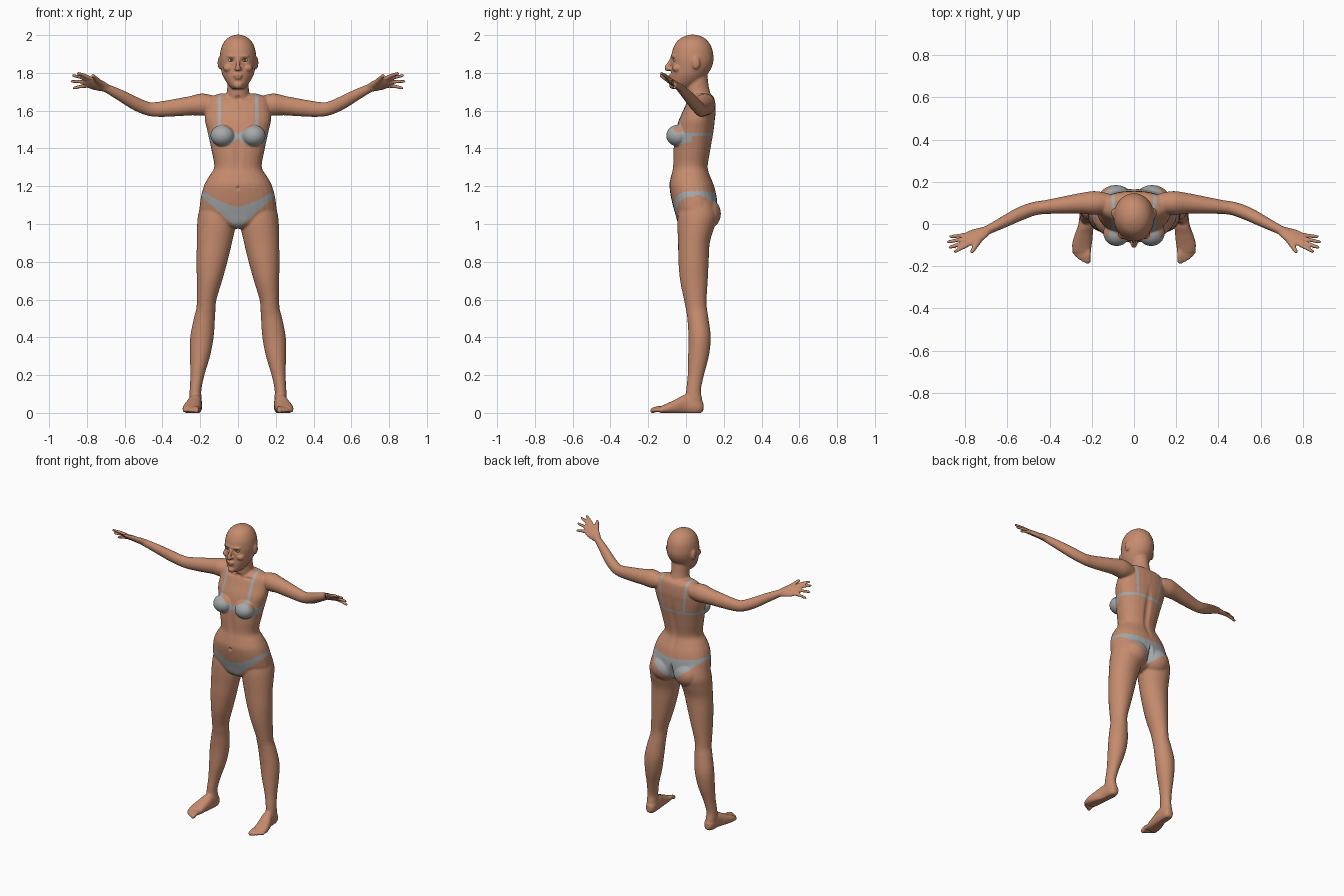
import bpy, bmesh, math
from mathutils import Vector, Matrix

def material(name, rgb):
    m = bpy.data.materials.new(name)
    m.diffuse_color = (*rgb, 1)
    return m

SKIN = material("skin", (0.56, 0.26, 0.155))
CLOTH = material("grey cloth", (0.38, 0.40, 0.41))
LIP = material("lips", (0.46, 0.19, 0.12))
WHITE = material("eye white", (0.62, 0.58, 0.54))
IRIS = material("iris", (0.10, 0.07, 0.05))

def catmull(rows, steps=4):
    """Smoothly interpolate rows of numbers."""
    out = []
    for i in range(len(rows) - 1):
        a, b, c, d = (rows[max(0, min(len(rows) - 1, i + k))] for k in (-1, 0, 1, 2))
        for s in range(steps):
            t = s / steps
            out.append([0.5 * (2 * q + (r - p) * t + (2 * p - 5 * q + 4 * r - w) * t * t
                               + (3 * q - p - 3 * r + w) * t ** 3)
                        for p, q, r, w in zip(a, b, c, d)])
    return out + [list(rows[-1])]

def tube(bm, rows, ref, axis=None, power=2.0, n=28):
    """Loft rows of (x, y, z, radius along ref, radius across)."""
    rows = catmull(rows)
    rings = []
    for i, (x, y, z, ra, rb) in enumerate(rows):
        t = Vector(axis) if axis else (Vector(rows[min(i + 1, len(rows) - 1)][:3])
                                       - Vector(rows[max(i - 1, 0)][:3])).normalized()
        u = Vector(ref)
        u = (u - t * u.dot(t)).normalized()
        v = t.cross(u)
        ring = []
        for k in range(n):
            c, s = math.cos(2 * math.pi * k / n), math.sin(2 * math.pi * k / n)
            c = math.copysign(abs(c) ** (2 / power), c)
            s = math.copysign(abs(s) ** (2 / power), s)
            ring.append(bm.verts.new(Vector((x, y, z)) + u * ra * c + v * rb * s))
        rings.append(ring)
    for a, b in zip(rings, rings[1:]):
        for k in range(n):
            bm.faces.new((a[k], a[(k + 1) % n], b[(k + 1) % n], b[k]))
    bm.faces.new(rings[0])
    bm.faces.new(rings[-1])

def stack(bm, rows, power=2.0):
    """Loft horizontal rows of (z, half width, front y, back y)."""
    tube(bm, [(0, (f + b) / 2, z, w, (b - f) / 2) for z, w, f, b in rows],
         (1, 0, 0), (0, 0, 1), power)

def ball(bm, c, r):
    bmesh.ops.create_uvsphere(bm, u_segments=24, v_segments=16, radius=1,
                              matrix=Matrix.LocRotScale(Vector(c), None, Vector(r)))

def digit(bm, base, tip, r0, r1, ref, lift=(0, 0, 0)):
    base, tip = Vector(base), Vector(tip)
    mid = (base + tip) / 2 + Vector(lift)
    tube(bm, [(*base, r0, r0), (*mid, (r0 + r1) / 2, (r0 + r1) / 2), (*tip, r1, r1)], ref, n=14)
    ball(bm, tip, (r1, r1, r1))

bm = bmesh.new()

# leg
tube(bm, [(.100, .055, 1.15, .085, .085), (.112, .060, 1.05, .099, .103),
          (.116, .052, .98, .101, .097), (.125, .042, .90, .093, .084),
          (.138, .040, .80, .082, .080), (.151, .042, .70, .067, .073),
          (.166, .049, .60, .052, .060), (.170, .055, .55, .051, .056),
          (.178, .063, .50, .056, .056), (.191, .072, .40, .062, .059),
          (.201, .066, .30, .053, .055), (.215, .052, .20, .037, .043),
          (.225, .040, .12, .031, .039), (.225, .042, .07, .033, .044),
          (.223, .047, .02, .030, .042)], (1, 0, 0), (0, 0, 1))
# foot and toes
tube(bm, [(.222, .092, .032, .018, .022), (.223, .065, .036, .033, .042),
          (.227, .00, .045, .036, .052), (.238, -.05, .034, .043, .040),
          (.247, -.10, .023, .047, .027), (.248, -.135, .017, .040, .018)],
     (1, 0, 0), (0, 1, 0), 2.3)
for bx, x, y, r in ((.218, .220, -.175, .015), (.236, .240, -.170, .011),
                    (.252, .257, -.160, .0105), (.266, .272, -.147, .010), (.277, .284, -.132, .010)):
    digit(bm, (bx, y + .06, .020), (x, y, .013), r, r, (1, 0, 0), (0, 0, .006))

# arm
tube(bm, [(.12, .10, 1.63, .045, .045), (.185, .10, 1.632, .056, .059),
          (.25, .098, 1.626, .049, .051), (.33, .090, 1.616, .041, .046),
          (.42, .080, 1.607, .033, .040), (.475, .072, 1.610, .032, .036),
          (.54, .048, 1.636, .032, .035), (.62, .008, 1.68, .027, .030),
          (.70, -.032, 1.721, .021, .022), (.73, -.047, 1.733, .02, .018)], (0, 1, 0))
# palm, fingers and thumb
across = Vector((0, -.75, .66))
tube(bm, [(.69, -.027, 1.717, .022, .019), (.725, -.045, 1.73, .036, .017),
          (.76, -.06, 1.742, .043, .015), (.798, -.077, 1.755, .039, .011)], across)
knuckles = Vector((.785, -.073, 1.752))
for off, tip in ((.031, (.846, -.130, 1.797)), (.011, (.872, -.110, 1.786)),
                 (-.010, (.879, -.085, 1.755)), (-.030, (.868, -.060, 1.720))):
    digit(bm, knuckles + across * off, tip, .0115, .0085, across, (0, 0, .003))
digit(bm, (.722, -.056, 1.738), (.768, -.131, 1.785), .018, .010, across)

# breast, buttock, ear, cheekbone
ball(bm, (.082, -.043, 1.468), (.064, .062, .057))
ball(bm, (.086, .100, 1.055), (.092, .085, .088))
ball(bm, (.097, .052, 1.853), (.011, .022, .034))
ball(bm, (.050, -.045, 1.825), (.028, .028, .022))

# mirror the paired parts
copy = bmesh.ops.duplicate(bm, geom=bm.verts[:] + bm.edges[:] + bm.faces[:])["geom"]
bmesh.ops.scale(bm, vec=(-1, 1, 1), verts=[g for g in copy if isinstance(g, bmesh.types.BMVert)])

# torso
stack(bm, [(1.69, .10, .045, .125), (1.665, .155, .015, .15), (1.60, .172, -.015, .157),
           (1.55, .175, -.038, .153), (1.50, .164, -.052, .148), (1.45, .153, -.062, .140),
           (1.38, .138, -.068, .128), (1.30, .126, -.070, .116), (1.25, .155, -.080, .130),
           (1.20, .181, -.088, .150), (1.12, .200, -.075, .165), (1.05, .195, -.056, .160),
           (1.00, .11, -.040, .12), (.975, .03, -.01, .07)], 2.25)
# neck
stack(bm, [(1.62, .07, .02, .14), (1.67, .063, .005, .135), (1.72, .057, .0, .122),
           (1.77, .056, .0, .115), (1.81, .054, .01, .11)])
# head
stack(bm, [(2.002, .012, .02, .05), (1.992, .042, -.012, .085), (1.97, .070, -.045, .115),
           (1.93, .090, -.069, .138), (1.88, .097, -.079, .146), (1.85, .096, -.078, .143),
           (1.82, .091, -.077, .132), (1.79, .083, -.080, .112), (1.76, .068, -.081, .09),
           (1.735, .050, -.081, .06), (1.715, .032, -.070, .03)])
# nose, lips, chin, brow
tube(bm, [(0, -.072, 1.882, .009, .008), (0, -.086, 1.855, .009, .010),
          (0, -.101, 1.826, .013, .014), (0, -.092, 1.813, .015, .008)], (1, 0, 0), n=16)
ball(bm, (0, -.088, 1.822), (.021, .016, .010))
ball(bm, (0, -.080, 1.786), (.024, .014, .0075))
ball(bm, (0, -.079, 1.772), (.020, .014, .0075))
ball(bm, (0, -.072, 1.735), (.024, .018, .020))
ball(bm, (0, -.058, 1.889), (.062, .024, .010))

bmesh.ops.recalc_face_normals(bm, faces=bm.faces[:])
mesh = bpy.data.meshes.new("body")
bm.to_mesh(mesh)
bm.free()
body = bpy.data.objects.new("body", mesh)
bpy.context.collection.objects.link(body)

# fuse all the volumes into one smooth skin
remesh = body.modifiers.new("fuse", 'REMESH')
remesh.mode = 'VOXEL'
remesh.voxel_size = 0.0055
smooth = body.modifiers.new("smooth", 'SMOOTH')
smooth.factor, smooth.iterations = 0.5, 5
graph = bpy.context.evaluated_depsgraph_get()
mesh = bpy.data.meshes.new_from_object(body.evaluated_get(graph))
body.modifiers.clear()
body.data = mesh
mesh.name = "body"

# soft dents: (centre, radii, push along y)
dents = [((0, -.09, 1.19), (.012, .05, .014), .012),
         ((0, .14, 1.36), (.03, .06, .24), -.010),
         ((0, .18, 1.05), (.018, .08, .09), -.030),
         ((0, -.06, 1.36), (.03, .05, .13), .006),
         ((0, .0, 1.665), (.025, .04, .022), .010)]
for s in (1, -1):
    dents += [((s * .036, -.075, 1.867), (.026, .04, .017), .011),
              ((s * .07, 0.0, 1.655), (.05, .05, .014), .008)]
for v in mesh.vertices:
    p = v.co.copy()
    for c, r, push in dents:
        d = sum(((p[i] - c[i]) / r[i]) ** 2 for i in range(3))
        if d < 1:
            v.co.y += push * (1 - d) ** 2 * (3 if d < 0 else 1)
    v.co.z = max(v.co.z, 0)

def is_cloth(x, y, z):
    """Bra cups, band and straps, then briefs."""
    x = abs(x)
    if 1.38 < z < 1.72 and x < .19:
        if y < .03 and x < .155:
            low = 1.412 + 6 * (x - .085) ** 2
            high = 1.535 - (.6 if x < .1 else 1.2) * abs(x - .1)
            if low < z < high:
                return True
        if y > .0 and x > .02 * (y < .05) and abs(z - 1.475) < .008:
            return True
        line = .10 if y < .08 else .10 - .12 * max(0, 1.66 - z)
        return z > 1.475 and abs(x - line) < .0075
    if .95 < z < 1.22 and x < .23:
        if y < .045:
            return 1.0 + .9 * (x - .03) < z < 1.09 + .085 * (x / .19) ** 1.4
        return 1.0 + .8 * x < z < 1.155 + .1 * x
    return False

for m in (SKIN, CLOTH, LIP):
    mesh.materials.append(m)
for f in mesh.polygons:
    x, y, z = f.center
    f.use_smooth = True
    if is_cloth(x, y, z):
        f.material_index = 1
    elif y < -.078 and (x / .024) ** 2 + ((z - 1.779) / .013) ** 2 < 1:
        f.material_index = 2
    else:
        f.material_index = 0

# eyes
for s, side in ((1, "left"), (-1, "right")):
    bm = bmesh.new()
    ball(bm, (s * .036, -.058, 1.867), (.016, .012, .008))
    me = bpy.data.meshes.new(side + "_eye")
    for f in bm.faces:
        c = f.calc_center_median()
        f.smooth = True
        f.material_index = int(c.y < -.058 and abs(c.x - s * .036) < .006)
    bm.to_mesh(me)
    bm.free()
    me.materials.append(WHITE)
    me.materials.append(IRIS)
    bpy.context.collection.objects.link(bpy.data.objects.new(side + "_eye", me))
